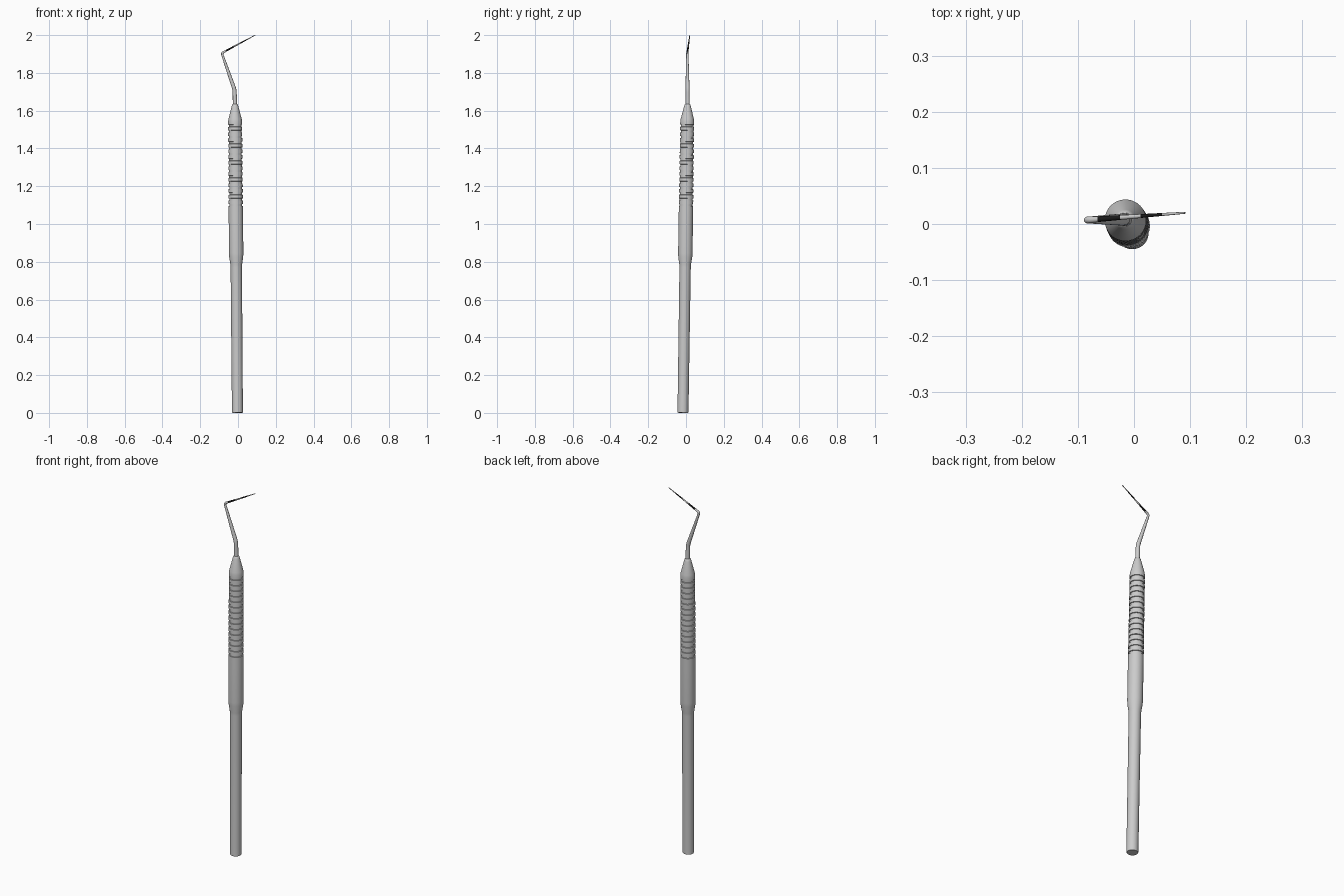
import bpy, bmesh, math
from mathutils import Vector

if "Cube" in bpy.data.objects:
    bpy.data.objects.remove(bpy.data.objects["Cube"])

BASE = Vector((-0.003, -0.016, 0.0005))   # handle axis, slightly tilted
NECK = Vector((-0.016, 0.008, 1.635))
ELBOW = Vector((-0.086, 0.007, 1.905))
TIP = Vector((0.091, 0.020, 2.0))

black = bpy.data.materials.new("black_band")
black.diffuse_color = (0.01, 0.01, 0.01, 1)
black.use_nodes = True
black.node_tree.nodes["Principled BSDF"].inputs["Base Color"].default_value = black.diffuse_color


def tube(name, stations, sides=32, mat=None):
    """Skin circles along (point, radius, direction) stations and cap both ends."""
    bm = bmesh.new()
    rings = []
    for p, r, d in stations:
        d = d.normalized()
        u = d.cross(Vector((0, 1, 0))).normalized()
        v = d.cross(u)
        rings.append([bm.verts.new(p + r * (math.cos(a) * u + math.sin(a) * v))
                      for a in (2 * math.pi * i / sides for i in range(sides))])
    for a, b in zip(rings, rings[1:]):
        for i in range(sides):
            j = (i + 1) % sides
            bm.faces.new((a[i], a[j], b[j], b[i]))
    bm.faces.new(rings[0])
    bm.faces.new(rings[-1])
    bmesh.ops.recalc_face_normals(bm, faces=bm.faces)
    me = bpy.data.meshes.new(name)
    bm.to_mesh(me)
    bm.free()
    ob = bpy.data.objects.new(name, me)
    bpy.context.collection.objects.link(ob)
    if mat:
        me.materials.append(mat)
    bpy.context.view_layer.objects.active = ob
    ob.select_set(True)
    bpy.ops.object.shade_smooth_by_angle(angle=math.radians(30))
    ob.select_set(False)
    return ob


# Handle: slim shaft, thicker grip with square ring grooves, tapered nose
profile = [(0, 0.027), (0.003, 0.029), (0.77, 0.030), (0.785, 0.031),
           (0.825, 0.037), (0.845, 0.038), (1.06, 0.038)]
for i in range(15):
    z = 1.10 + i * 0.03
    r = 0.038 - 0.001 * i / 14
    profile += [(z - 0.006, r), (z - 0.005, r - 0.004),
                (z + 0.005, r - 0.004), (z + 0.006, r)]
profile += [(1.543, 0.037), (1.556, 0.035), (1.622, 0.018), (1.632, 0.015), (1.635, 0.012)]
axis = NECK - BASE
tube("handle", [(BASE + axis * (z / 1.635), r, axis) for z, r in profile], 48)

# Shank: bent wire from the nose to the elbow, with rounded bends
bend = Vector((-0.018, 0.008, 1.71))
d0, d1, d2 = bend - NECK, ELBOW - bend, TIP - ELBOW
d0.normalize(), d1.normalize(), d2.normalize()


def corner(p, a, b, size, r, n=6):
    """Quadratic rounding of a bend at p between directions a and b."""
    out = []
    for i in range(n + 1):
        t = i / n
        q = p - a * size * (1 - t) ** 2 + b * size * t ** 2
        out.append((q, r, a * (1 - t) + b * t))
    return out


shank = [(NECK - d0 * 0.02, 0.012, d0)]
shank += corner(bend, d0, d1, 0.015, 0.0105)
shank += corner(ELBOW, d1, d2, 0.011, 0.006)
tip_dir = TIP - ELBOW
cuts = [0.13, 0.355, 0.56, 0.775, 1.0]     # band borders along the working tip


def tip_station(f):
    return (ELBOW + tip_dir * f, 0.0055 - 0.0037 * f, tip_dir)


shank.append(tip_station(cuts[0]))
tube("shank", shank, 24)

# Working tip: alternating black and plain measuring bands
for i, (a, b) in enumerate(zip(cuts, cuts[1:])):
    tube(f"tip_band_{i + 1}", [tip_station(a), tip_station(b)], 20,
         black if i % 2 == 0 else None)
